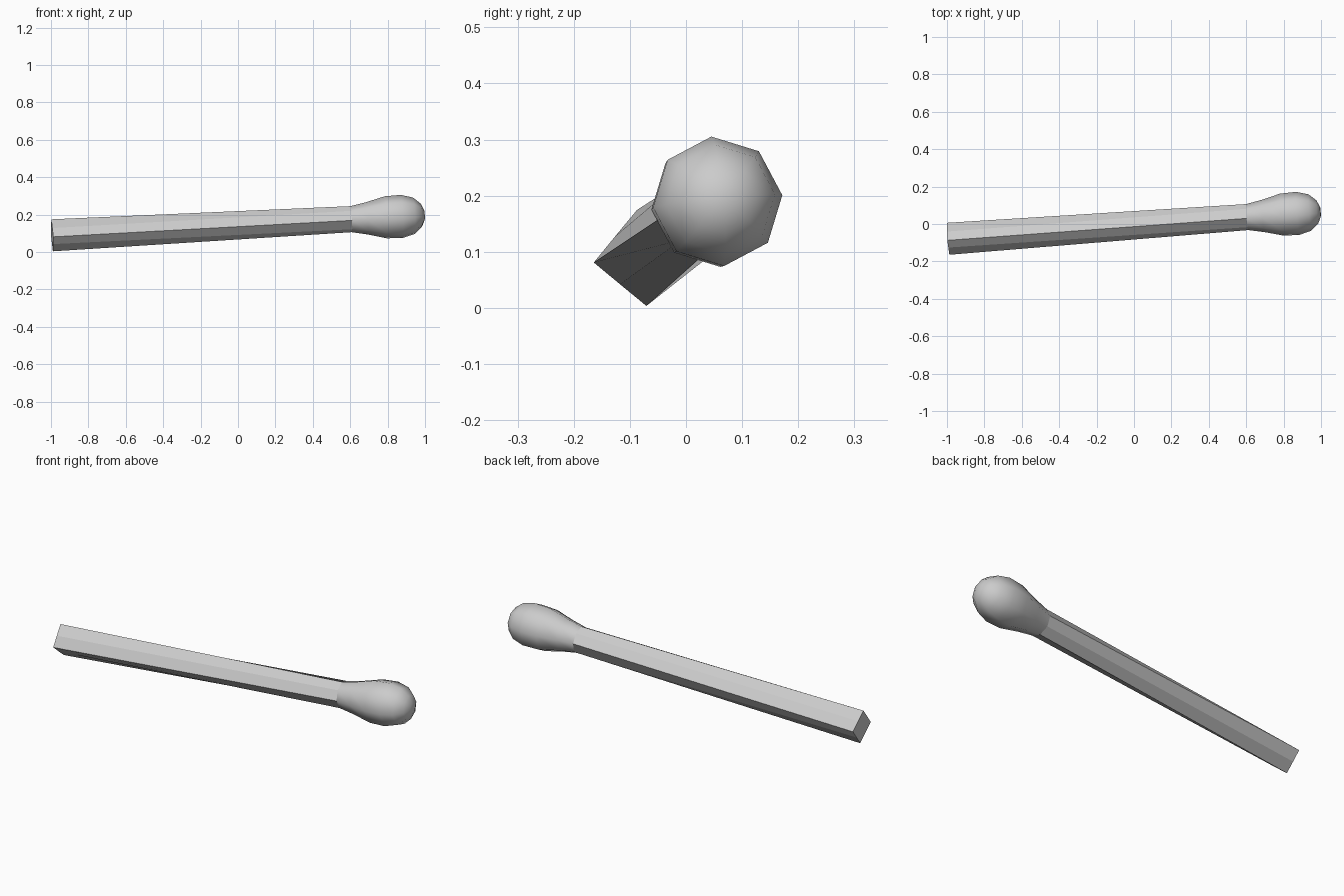
import bpy, bmesh, math
from mathutils import Vector

if "Cube" in bpy.data.objects:
    bpy.data.objects.remove(bpy.data.objects["Cube"], do_unlink=True)

SIDES = 8
TWIST = math.radians(5.5)
START = Vector((-0.994, -0.079, 0.089))       # centre of the square end
AXIS = Vector((1, 0.0725, 0.054))             # the whole thing leans along this line
TILT = Vector((1, 0, 0)).rotation_difference(AXIS.normalized())

grey = bpy.data.materials.new("light grey")
grey.use_nodes = True
colour = (0.6, 0.6, 0.6, 1)
grey.diffuse_color = colour
grey.node_tree.nodes["Principled BSDF"].inputs["Base Color"].default_value = colour


def loft(name, rings, cap_start, smooth):
    """Skin rings of (x, corner radius, mid-side radius) along the leaning axis."""
    bm = bmesh.new()
    loops = []
    for x, corner, mid in rings:
        centre = START + AXIS * (x - START.x)
        loop = []
        for i in range(SIDES):
            a = TWIST + math.tau * i / SIDES
            r = mid if i % 2 else corner
            offset = TILT @ Vector((0, r * math.cos(a), r * math.sin(a)))
            loop.append(bm.verts.new(centre + offset))
        loops.append(loop)
    for low, high in zip(loops, loops[1:]):
        for i in range(SIDES):
            j = (i + 1) % SIDES
            bm.faces.new((low[i], low[j], high[j], high[i]))
    bm.faces.new(loops[0][::-1] if cap_start else loops[-1])
    bmesh.ops.recalc_face_normals(bm, faces=bm.faces)
    for f in bm.faces:
        f.smooth = smooth
    mesh = bpy.data.meshes.new(name)
    bm.to_mesh(mesh)
    bm.free()
    mesh.materials.append(grey)
    obj = bpy.data.objects.new(name, mesh)
    bpy.context.collection.objects.link(obj)
    return obj


# Stick: square at the free end, easing into an octagon at the head
loft("stick", [(START.x, 0.086, 0.061), (0.605, 0.07, 0.07)], True, False)

# Head: smooth rounded bulb
bulb = [(0.605, 0.07), (0.69, 0.087), (0.79, 0.113), (0.875, 0.116),
        (0.94, 0.098), (0.98, 0.063), (0.997, 0.025)]
loft("head", [(x, r, r) for x, r in bulb], False, True)
